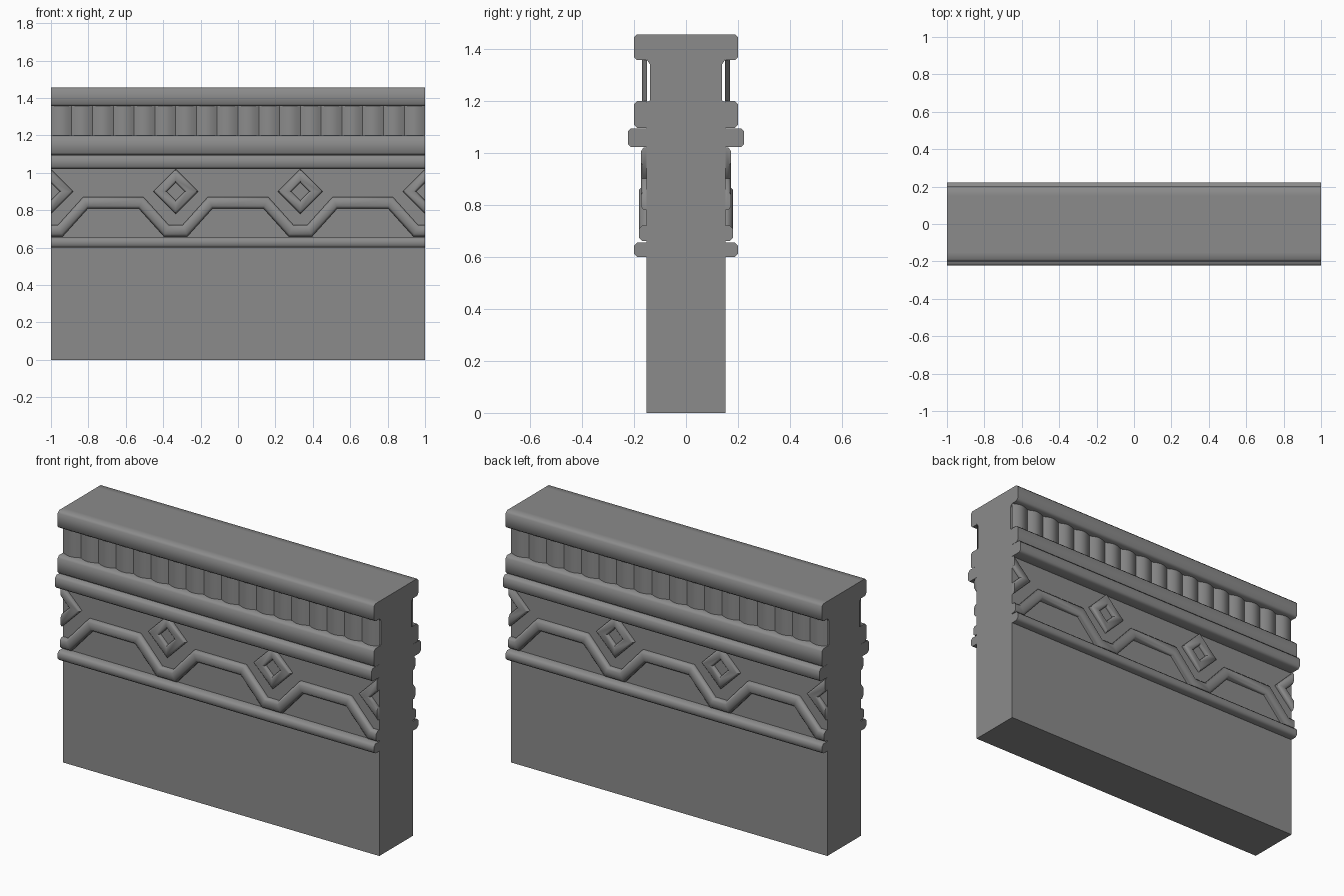
import bpy, bmesh, math
from mathutils import Vector

cube = bpy.data.objects.get("Cube")
if cube:
    bpy.data.objects.remove(cube, do_unlink=True)

WALL = 0.152   # half thickness of the wall

stone = bpy.data.materials.new("grey_stone")
stone.use_nodes = True
GREY = (0.26, 0.26, 0.26, 1)
stone.diffuse_color = GREY
stone.node_tree.nodes["Principled BSDF"].inputs["Base Color"].default_value = GREY


def finish(bm, name, mirrored=True, smooth=47):
    """Turn a bmesh into an object, repeated on the back of the wall."""
    bmesh.ops.recalc_face_normals(bm, faces=bm.faces)
    mesh = bpy.data.meshes.new(name)
    bm.to_mesh(mesh)
    bm.free()
    mesh.materials.append(stone)
    obj = bpy.data.objects.new(name, mesh)
    bpy.context.collection.objects.link(obj)
    bpy.ops.object.select_all(action="DESELECT")
    obj.select_set(True)
    bpy.context.view_layer.objects.active = obj
    if smooth:
        bpy.ops.object.shade_smooth_by_angle(angle=math.radians(smooth))
    if mirrored:
        mod = obj.modifiers.new("both_sides", "MIRROR")
        mod.use_axis = (False, True, False)
        mod.use_mirror_merge = False
    return obj


def moulding(name, guide, half, depth, bevel):
    """Sweep a bevelled section along an x-z path with mitred corners.
    The first and last guide points only set the end directions."""
    section = [(-half, WALL), (-half, depth - bevel), (bevel - half, depth),
               (half - bevel, depth), (half, depth - bevel), (half, WALL)]
    pts = [Vector(p) for p in guide]
    bm = bmesh.new()
    rings = []
    for a, p, b in zip(pts, pts[1:], pts[2:]):
        d1, d2 = (p - a).normalized(), (b - p).normalized()
        n1, n2 = Vector((-d1.y, d1.x)), Vector((-d2.y, d2.x))
        miter = (n1 + n2) / (1 + n1.dot(n2))
        rings.append([bm.verts.new((p.x + miter.x * u, -d, p.y + miter.y * u))
                      for u, d in section])
    for r, s in zip(rings, rings[1:]):
        for i in range(len(section) - 1):
            bm.faces.new((r[i], r[i + 1], s[i + 1], s[i]))
    closed = (pts[1] - pts[-2]).length < 1e-6
    if closed:
        bmesh.ops.remove_doubles(bm, verts=bm.verts, dist=1e-5)
    else:
        bm.faces.new(rings[0])
        bm.faces.new(rings[-1])
    return finish(bm, name)


def rail(name, x0, x1, z0, z1, depth, bevel):
    z = (z0 + z1) / 2
    guide = [(x0 - 1, z), (x0, z), (x1, z), (x1 + 1, z)]
    return moulding(name, guide, (z1 - z0) / 2, depth, bevel)


# Wall with a shallow recess behind the fluted band
side = [(WALL, 0), (WALL, 1.195), (0.139, 1.2), (0.139, 1.34), (WALL, 1.36), (WALL, 1.455)]
outline = side + [(-y, z) for y, z in reversed(side)]
bm = bmesh.new()
ends = [[bm.verts.new((x, y, z)) for y, z in outline] for x in (-1, 1)]
for end in ends:
    bm.faces.new(end)
for i in range(len(outline)):
    j = (i + 1) % len(outline)
    bm.faces.new((ends[0][i], ends[0][j], ends[1][j], ends[1][i]))
finish(bm, "wall", mirrored=False, smooth=0)

# Long rails
rail("bottom_rail", -1, 1, 0.6, 0.654, 0.2, 0.012)
rail("ledge_rail", -1, 1, 1.021, 1.094, 0.223, 0.012)

# Cornice rails in four lengths
for k in range(4):
    x = -1 + k / 2
    rail("lower_cornice", x, x + 0.5, 1.095, 1.198, 0.2, 0.012)
    rail("upper_cornice", x, x + 0.5, 1.356, 1.455, 0.2, 0.012)

# Fluted band standing just clear of the recess
FLUTES, STEPS = 18, 8
bm = bmesh.new()
previous = None
for i in range(FLUTES * STEPS + 1):
    x = -1 + 2 * i / (FLUTES * STEPS)
    y = -0.15 - 0.019 * abs(math.sin(math.pi * i / STEPS))
    column = [bm.verts.new((x, y, z)) for z in (1.197, 1.357)]
    if previous:
        bm.faces.new((previous[0], column[0], column[1], previous[1]))
    previous = column
finish(bm, "fluted_band")

# Meandering moulding with a dip under each diamond
centres = [-1, -1 / 3, 1 / 3, 1]
path = [(-1.5, 0.69), (-1, 0.69)]
for a, b in zip(centres, centres[1:]):
    path += [(a + 0.05, 0.69), (a + 0.185, 0.84), (b - 0.185, 0.84), (b - 0.05, 0.69)]
path += [(1, 0.69), (1.5, 0.69)]
moulding("meander", path, 0.03, 0.18, 0.012)

# Diamond frames, with halves at both ends
R, ZC = 0.084, 0.9
for c in centres:
    top, low = (c, ZC + R), (c, ZC - R)
    left, right = (c + R, ZC), (c - R, ZC)
    if c == -1:
        guide = [right, top, left, low, right]
    elif c == 1:
        guide = [left, low, right, top, left]
    else:
        guide = [right, top, left, low, right, top, left]
    moulding("diamond_frame", guide, 0.0255, 0.173, 0.01)
